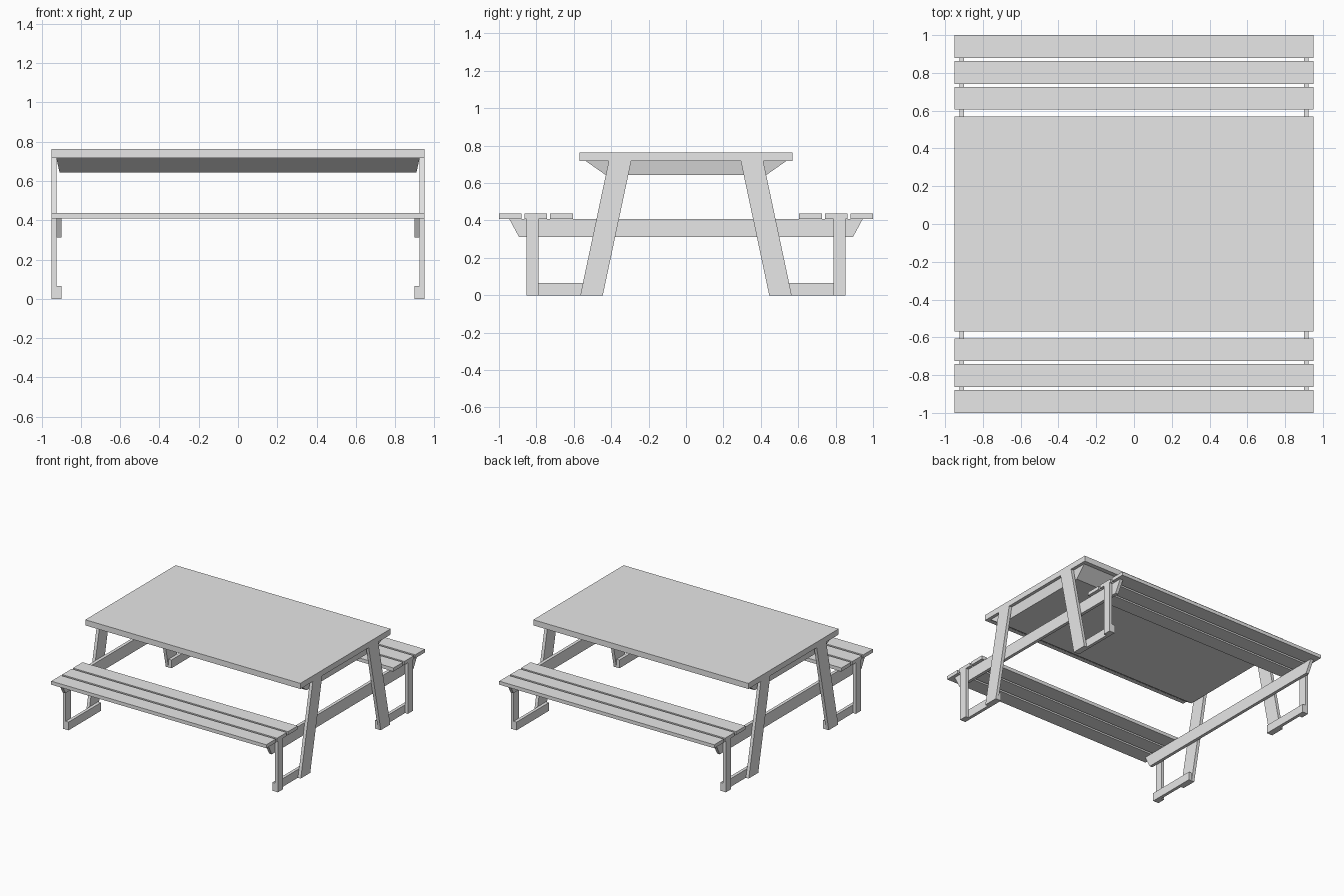
import bpy
import bmesh

cube = bpy.data.objects.get("Cube")
if cube:
    bpy.data.objects.remove(cube, do_unlink=True)

GREY = (0.8, 0.8, 0.8, 1.0)
mat = bpy.data.materials.new("plain grey")
mat.use_nodes = True
mat.diffuse_color = GREY
mat.node_tree.nodes["Principled BSDF"].inputs["Base Color"].default_value = GREY


def finish(name, bm):
    bmesh.ops.recalc_face_normals(bm, faces=bm.faces)
    mesh = bpy.data.meshes.new(name)
    bm.to_mesh(mesh)
    bm.free()
    mesh.materials.append(mat)
    obj = bpy.data.objects.new(name, mesh)
    bpy.context.collection.objects.link(obj)
    return obj


def board(name, profile, x0, x1):
    """Extrude a (y, z) side profile from x0 to x1."""
    bm = bmesh.new()
    face = bm.faces.new([bm.verts.new((x0, y, z)) for y, z in profile])
    ext = bmesh.ops.extrude_face_region(bm, geom=[face])
    moved = [v for v in ext["geom"] if isinstance(v, bmesh.types.BMVert)]
    bmesh.ops.translate(bm, verts=moved, vec=(x1 - x0, 0, 0))
    return finish(name, bm)


def rect(y0, y1, z0, z1):
    return [(y0, z0), (y1, z0), (y1, z1), (y0, z1)]


# Main levels and the two layers of the end frames
HALF = 0.95
MID, INNER = 0.925, 0.9
SEAT, TOP = 0.408, 0.717

# Table top with a tapered panel beneath it
board("table_top", rect(-0.57, 0.57, TOP, 0.762), -HALF, HALF)
panel = board("under_panel", rect(-0.535, 0.535, 0.642, TOP), -MID, MID)
for v in panel.data.vertices:
    if v.co.z < 0.7:
        v.co.x *= 0.982
        v.co.y *= 0.8

# Bench slats on both sides
for side, s in (("front", -1), ("back", 1)):
    for i, (a, b) in enumerate([(0.88, 1.0), (0.742, 0.863), (0.605, 0.726)]):
        board(f"{side}_bench_slat_{i + 1}", rect(s * a, s * b, SEAT, 0.436), -HALF, HALF)

# End frames: cross beam, slanted legs, bench posts and foot rails
for end, e in (("left", 1), ("right", -1)):
    board(f"{end}_cross_beam",
          [(-0.893, 0.312), (0.893, 0.312), (0.945, SEAT), (-0.945, SEAT)],
          e * INNER, e * MID)
    for side, s in (("front", -1), ("back", 1)):
        tag = f"{end}_{side}"
        leg = [(s * 0.565, 0), (s * 0.445, 0), (s * 0.293, TOP), (s * 0.413, TOP)]
        board(f"{tag}_leg", leg, e * MID, e * HALF)
        board(f"{tag}_bench_post", rect(s * 0.788, s * 0.853, 0, SEAT), e * MID, e * HALF)
        board(f"{tag}_foot_rail", rect(s * 0.445, s * 0.853, 0, 0.066), e * INNER, e * MID)
